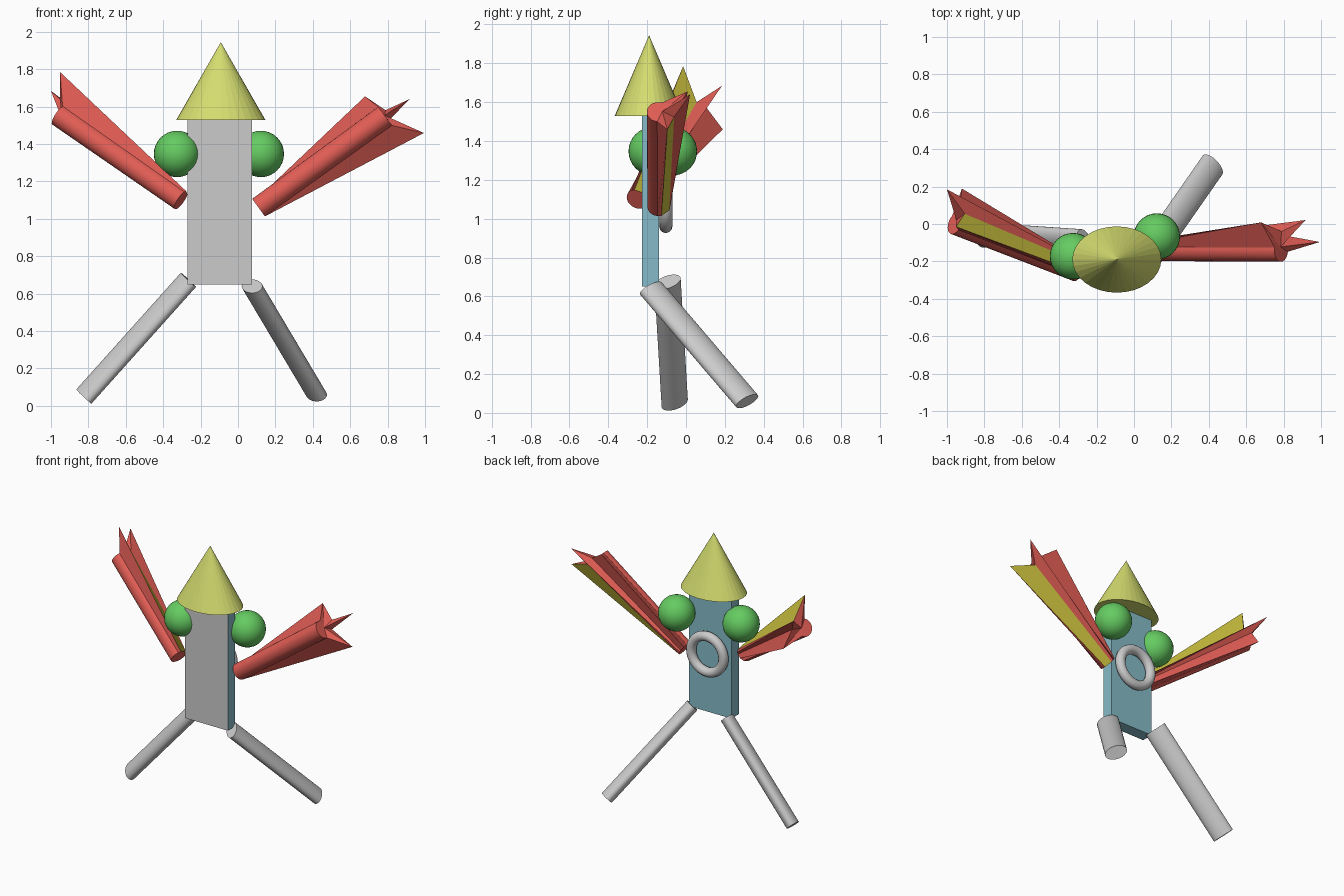
import bpy, bmesh, math
from mathutils import Matrix, Vector

if "Cube" in bpy.data.objects:
    bpy.data.objects.remove(bpy.data.objects["Cube"])


def material(name, rgb):
    m = bpy.data.materials.new(name)
    m.diffuse_color = (*rgb, 1)
    m.use_nodes = True
    m.node_tree.nodes["Principled BSDF"].inputs["Base Color"].default_value = m.diffuse_color
    return m


RED = material("red", (0.75, 0.11, 0.09))
YELLOW = material("yellow", (0.62, 0.55, 0.05))
LIME = material("lime", (0.66, 0.72, 0.16))
GREEN = material("green", (0.13, 0.6, 0.12))
BLUE = material("blue", (0.24, 0.5, 0.58))
GREY = material("grey", (0.8, 0.8, 0.8))


def finish(name, bm, mats=(), smooth=None):
    bmesh.ops.recalc_face_normals(bm, faces=bm.faces)
    me = bpy.data.meshes.new(name)
    bm.to_mesh(me)
    bm.free()
    ob = bpy.data.objects.new(name, me)
    bpy.context.collection.objects.link(ob)
    for m in mats:
        me.materials.append(m)
    if smooth:
        bpy.ops.object.select_all(action='DESELECT')
        ob.select_set(True)
        bpy.context.view_layer.objects.active = ob
        bpy.ops.object.shade_smooth_by_angle(angle=math.radians(smooth))
    return ob


def axes_matrix(x, y, z, origin):
    m = Matrix((x, y, z)).transposed().to_4x4()
    m.translation = origin
    return m


# Body: blue slab with a grey front
bm = bmesh.new()
bmesh.ops.create_cube(bm, size=1, matrix=Matrix.Translation((-0.097, -0.183, 1.09))
                      @ Matrix.Diagonal((0.345, 0.086, 0.88, 1)))
bm.normal_update()
for f in bm.faces:
    f.material_index = 1 if f.normal.y < -0.9 else 0
finish("body", bm, (BLUE, GREY))

# Pointed hat
bm = bmesh.new()
bmesh.ops.create_cone(bm, cap_ends=True, segments=32, radius1=1, radius2=0, depth=0.415,
                      matrix=Matrix.Translation((-0.092, -0.19, 1.737))
                      @ Matrix.Diagonal((0.238, 0.177, 1, 1)))
finish("hat", bm, (LIME,))

# Shoulder balls
for name, pos in (("left_ball", (-0.326, -0.172, 1.347)), ("right_ball", (0.122, -0.067, 1.347))):
    bm = bmesh.new()
    bmesh.ops.create_uvsphere(bm, u_segments=32, v_segments=16, radius=0.124,
                              matrix=Matrix.Translation(pos))
    finish(name, bm, (GREEN,), 30)

# Ring on the back
bpy.ops.mesh.primitive_torus_add(location=(-0.1, -0.104, 1.09), rotation=(math.pi / 2, 0, 0),
                                 major_radius=0.13, minor_radius=0.034,
                                 major_segments=48, minor_segments=12)
bpy.context.object.name = "back_ring"
bpy.ops.object.shade_smooth_by_angle(angle=math.radians(40))


# Legs: oval rods
def leg(name, top, foot, wide):
    top, foot = Vector(top), Vector(foot)
    d = foot - top
    z = d.normalized()
    y = z.cross(Vector(wide)).normalized()
    x = y.cross(z)
    bm = bmesh.new()
    bmesh.ops.create_cone(bm, cap_ends=True, segments=32, radius1=1, radius2=1, depth=d.length,
                          matrix=axes_matrix(x * 0.075, y * 0.045, z, (top + foot) / 2))
    finish(name, bm, smooth=30)


leg("left_leg", (-0.265, -0.095, 0.674), (-0.824, -0.058, 0.05), (-0.38, 0.84, 0.39))
leg("right_leg", (0.075, -0.18, 0.64), (0.42, 0.315, 0.06), (0.62, -0.74, -0.26))

# Arms: rod flaring into three spikes; far rim as (across, across, along)
RIM = [(0.2, 0, 0.95), (0.049, 0.071, 0.834), (0.04, 0.158, 0.994), (0.0, 0.105, 0.855),
       (-0.11, 0.18, 0.81)]
for i in range(15):
    a = math.radians(150 + 190 * i / 14)
    RIM.append((0.062 * math.cos(a), 0.06 * math.sin(a), 0.835))


def frame(a, b):
    x = Vector(a).normalized()
    z = x.cross(Vector(b)).normalized()
    return Matrix((x, z.cross(x), z)).transposed()


U = Vector((-0.782, 0.303, 0.545)).normalized()
E1 = Vector((0.48, -0.262, 0.836))
E1 = (E1 - U * E1.dot(U)).normalized()
E2 = U.cross(E1)
LEFT = frame((-0.645, 0.235, 0.686), (-0.615, 0.44, 0.36))
RIGHT = frame((0.89, 0.045, 0.4), (0.575, 0.15, 0.6))


def arm(name, shoulder, turn):
    bm = bmesh.new()

    def vert(p, q, h):
        return bm.verts.new(Vector(shoulder) + turn @ (E1 * p + E2 * q + U * h))

    far = [vert(*p) for p in RIM]
    near = []
    for p, q, h in RIM:
        r = 0.058 / math.hypot(p, q)
        near.append(vert(p * r, q * r, 0))
    mid = vert(0, 0.02, 0.835)
    n = len(RIM)
    for i in range(n):
        j = (i + 1) % n
        f = bm.faces.new((near[i], near[j], far[j], far[i]))
        f.material_index = 1 if i == 0 else 0
        bm.faces.new((far[i], far[j], mid))
    bm.faces.new(near)
    finish(name, bm, (RED, YELLOW), 25)


arm("left_arm", (-0.305, -0.25, 1.10), Matrix.Identity(3))
arm("right_arm", (0.11, -0.14, 1.06), RIGHT @ LEFT.transposed())
